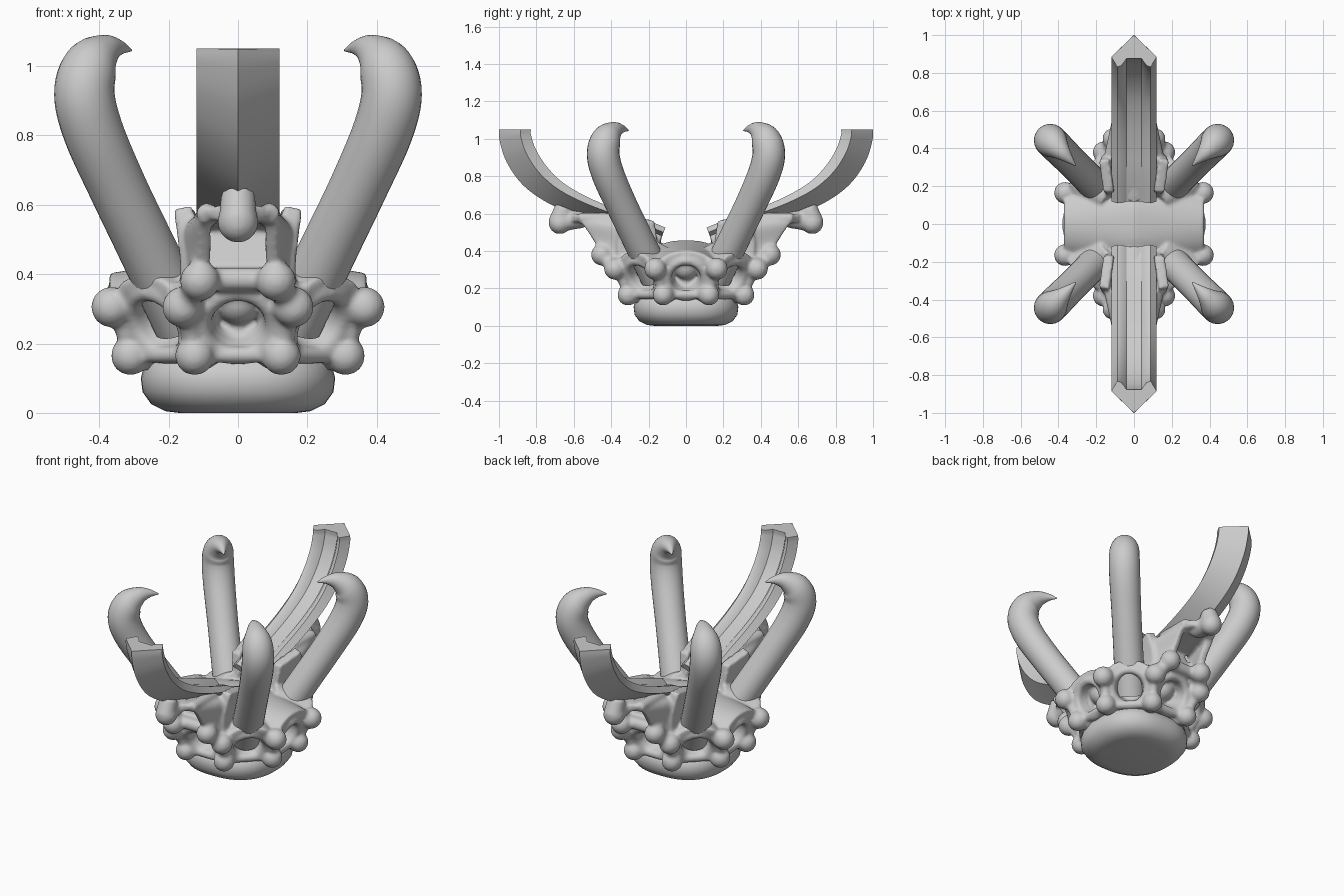
import bpy, bmesh, math
from mathutils import Vector, Matrix

if "Cube" in bpy.data.objects:
    bpy.data.objects.remove(bpy.data.objects["Cube"])

def finish(name, bm, angle=40):
    bmesh.ops.recalc_face_normals(bm, faces=bm.faces)
    me = bpy.data.meshes.new(name)
    bm.to_mesh(me)
    bm.free()
    ob = bpy.data.objects.new(name, me)
    bpy.context.collection.objects.link(ob)
    bpy.ops.object.select_all(action='DESELECT')
    ob.select_set(True)
    bpy.context.view_layer.objects.active = ob
    bpy.ops.object.shade_smooth_by_angle(angle=math.radians(angle))
    return ob

def smooth_path(pts, n=6):
    """Catmull-Rom through tuples of any length."""
    P = [Vector(p) for p in pts]
    P = [2 * P[0] - P[1]] + P + [2 * P[-1] - P[-2]]
    out = []
    for i in range(1, len(P) - 2):
        a, b, c, d = P[i - 1:i + 3]
        for k in range(n):
            t = k / n
            out.append(.5 * (2 * b + (c - a) * t + (2 * a - 5 * b + 4 * c - d) * t * t
                             + (3 * b - a - 3 * c + d) * t ** 3))
    return out + [P[-2]]

def sweep(name, path, section, angle, crease):
    """Sweep section(scale) along a rising (radius, z, scale) path in the vertical plane at angle."""
    pts = smooth_path(path)
    out = Vector((math.cos(angle), math.sin(angle), 0))
    side = Vector((-out.y, out.x, 0))
    bm = bmesh.new()
    rings = []
    for i, p in enumerate(pts):
        t = pts[min(i + 1, len(pts) - 1)] - pts[max(i - 1, 0)]
        t = Vector((t.x, t.y)).normalized()
        nrm = out * t.y + Vector((0, 0, -t.x))
        c = out * p.x + Vector((0, 0, p.y))
        rings.append([bm.verts.new(c + side * a + nrm * b) for a, b in section(p.z)])
    for r, s in zip(rings, rings[1:]):
        for j in range(len(r)):
            k = (j + 1) % len(r)
            bm.faces.new((r[j], r[k], s[k], s[j]))
    bm.faces.new(rings[0])
    bm.faces.new(rings[-1])
    return finish(name, bm, crease)

# Rounded square base pad
bm = bmesh.new()
rings = []
for r, z in [(.17, 0), (.21, .005), (.25, .025), (.275, .06), (.28, .1), (.27, .14), (.23, .17)]:
    ring = []
    for k in range(64):
        c, s = math.cos(k * math.tau / 64), math.sin(k * math.tau / 64)
        f = r / (abs(c) ** 2.5 + abs(s) ** 2.5) ** (1 / 2.5)
        ring.append(bm.verts.new((f * c, f * s, z)))
    rings.append(ring)
for a, b in zip(rings, rings[1:]):
    for k in range(64):
        bm.faces.new((a[k], a[k - 1], b[k - 1], b[k]))
bm.faces.new(rings[0])
bm.faces.new(rings[-1])
finish("base_pad", bm, 60)

# Four diagonal claws
def circle(r):
    return [(r * math.cos(k * math.tau / 24), r * math.sin(k * math.tau / 24)) for k in range(24)]
q = math.sqrt(2)
claw = [(.16, .26, .085), (.193, .33, .085), (.27, .49, .084), (.347, .65, .084), (.417, .81, .087),
        (.443, .92, .087), (.425, 1.0, .079), (.385, 1.043, .05), (.345, 1.053, .024), (.308, 1.045, .003)]
for i in range(4):
    sweep("claw", [(x * q, z, r) for x, z, r in claw], circle, math.pi / 4 + i * math.pi / 2, 70)

# Front and back curved blades with a V-shaped section
def vee(s):
    return [(-.12, 0), (0, .115 * s), (.12, 0), (.088, -.055 * s), (.065, -.045 * s), (.04, -.01 * s),
            (-.04, -.01 * s), (-.065, -.045 * s), (-.088, -.055 * s)]
blade = [(.12, .5, .5), (.27, .56, .5), (.42, .61, .55), (.56, .665, .65), (.69, .735, .8), (.79, .825, .95),
         (.855, .925, 1), (.883, 1.01, 1), (.885, 1.05, 1)]
for a in (-1, 1):
    sweep("blade", blade, vee, a * math.pi / 2, 32)

# Knobbly body: overlapping volumes fused by a voxel remesh
bm = bmesh.new()

def ball(p, r):
    bmesh.ops.create_uvsphere(bm, u_segments=20, v_segments=12, radius=r, matrix=Matrix.Translation(p))

def strut(a, b, r1, r2=None):
    a, b = Vector(a), Vector(b)
    d = b - a
    m = Matrix.Translation((a + b) / 2) @ d.to_track_quat('Z', 'Y').to_matrix().to_4x4()
    bmesh.ops.create_cone(bm, cap_ends=True, segments=16, radius1=r1, radius2=r2 or r1,
                          depth=d.length, matrix=m)

def torus(m, R, r):
    g = [[bm.verts.new(m @ Vector(((R + r * math.cos(v * math.tau / 10)) * math.cos(u * math.tau / 28),
                                   (R + r * math.cos(v * math.tau / 10)) * math.sin(u * math.tau / 28),
                                   r * math.sin(v * math.tau / 10)))) for v in range(10)] for u in range(28)]
    for u in range(28):
        for v in range(10):
            bm.faces.new((g[u - 1][v - 1], g[u][v - 1], g[u][v], g[u - 1][v]))

def sheet(outer, inner, th=.036):
    """Thick sheet between two arches, one convex slab per segment."""
    A, B = smooth_path(outer, 5), smooth_path(inner, 5)
    def normal(i):
        j, k = max(i - 1, 0), min(i + 1, len(A) - 1)
        return (A[k] - A[j]).cross(B[i] - A[i]).normalized() * th / 2
    for i in range(len(A) - 1):
        vs = [bm.verts.new(P[k] + s * normal(k)) for k in (i, i + 1) for P in (A, B) for s in (-1, 1)]
        bmesh.ops.convex_hull(bm, input=vs)

def arch(pts):
    """Mirror half an arch in x; the last point lies on x = 0."""
    return pts + [(-x, y, z) for x, y, z in pts[-2::-1]]

# Core drum
strut((0, 0, .1), (0, 0, .36), .25, .225)
strut((0, 0, .35), (0, 0, .42), .225, .15)

# Two rings of eight balls, joined by struts and round window frames
low, high = [], []
for sx, sy, swap in [(1, 1, 1), (1, 1, 0), (-1, 1, 0), (-1, 1, 1), (-1, -1, 1), (-1, -1, 0), (1, -1, 0), (1, -1, 1)]:
    a, b = ((.31, .122), (.365, .165)) if swap else ((.125, .31), (.16, .38))
    low.append(Vector((a[0] * sx, a[1] * sy, .165)))
    high.append(Vector((b[0] * sx, b[1] * sy, .305)))
for i in range(8):
    l, h, l0, h0 = low[i], high[i], low[i - 1], high[i - 1]
    ball(l, .057)
    ball(h, .059)
    strut(l * .97 + Vector((0, 0, .005)), h * .95, .028)
    strut(l, l * .6 + Vector((0, 0, .08)), .042, .06)
    strut(h, h * .55 + Vector((0, 0, .14)), .042, .06)
    up = Vector((0, 0, .012))
    strut(l * .94 + up, l0 * .94 + up, .024)
    c = (l + h + l0 + h0) / 4 + Vector((0, 0, .01))
    n = (h - l0).cross(h0 - l)
    n = n if n.dot(Vector((c.x, c.y, 0))) > 0 else -n
    n.normalize()
    rot = n.to_track_quat('Z', 'Y').to_matrix().to_4x4()
    for depth, R, r in ((.022, .103, .026), (.055, .103, .032), (.088, .1, .034)):
        torus(Matrix.Translation(c - n * depth) @ rot, R, r)
    if i % 2 == 0:
        ball(c - n * .11 + Vector((0, 0, .03)), .068)

# Canopies over the side and diagonal windows
for sx in (-1, 1):
    sheet([(sx * .37, y, z) for y, z in [(-.165, .31), (-.09, .365), (0, .385), (.09, .365), (.165, .31)]],
          [(sx * .0, y, z) for y, z in [(-.2, .38), (-.1, .43), (0, .44), (.1, .43), (.2, .38)]], .036)
    for sy in (-1, 1):
        sheet([(sx * x, sy * y, z) for x, y, z in
               [(.365, .165, .31), (.325, .235, .365), (.27, .285, .375), (.22, .33, .365), (.16, .38, .31)]],
              [(sx * x, sy * y, z) for x, y, z in
               [(.17, .1, .4), (.16, .12, .42), (.14, .14, .43), (.12, .16, .42), (.1, .17, .4)]])

# Front and back brackets carrying the blades
for s in (-1, 1):
    outer = arch([(.11, s * .45, .38), (.095, s * .5, .47), (.095, s * .555, .55), (.07, s * .6, .575), (0, s * .63, .58)])
    inner = arch([(.14, s * .33, .32), (.14, s * .32, .43), (.14, s * .33, .53), (.08, s * .34, .55), (0, s * .34, .55)])
    sheet(outer, inner, .042)
    for sx in (-1, 1):
        strut((sx * .09, s * .36, .575), (sx * .09, s * .57, .575), .03)
    strut((0, s * .54, .575), (0, s * .655, .56), .05, .054)
    strut((0, s * .65, .635), (0, s * .685, .545), .05, .056)
    ball((0, s * .675, .55), .06)
    strut((-.11, s * .41, .385), (.11, s * .41, .385), .035)
    for sx in (-1, 1):
        ball((sx * .11, s * .45, .38), .058)
        strut((sx * .11, s * .45, .38), (sx * .16, s * .38, .305), .038)
        strut((sx * .11, s * .45, .38), (sx * .1, s * .25, .38), .04, .05)
        # flared flange beside the blade root
        sheet([(sx * .14, s * .36, .33), (sx * .142, s * .37, .45), (sx * .16, s * .34, .595)],
              [(sx * .12, s * .14, .33), (sx * .12, s * .15, .42), (sx * .135, s * .17, .56)], .055)
    strut((0, s * .15, .41), (0, s * .36, .48), .11, .1)

body = finish("knobbly_body", bm, 80)
m = body.modifiers.new("fuse", 'REMESH')
m.mode = 'VOXEL'
m.voxel_size = .009
m.use_smooth_shade = True
m = body.modifiers.new("soften", 'SMOOTH')
m.factor = .5
m.iterations = 9
